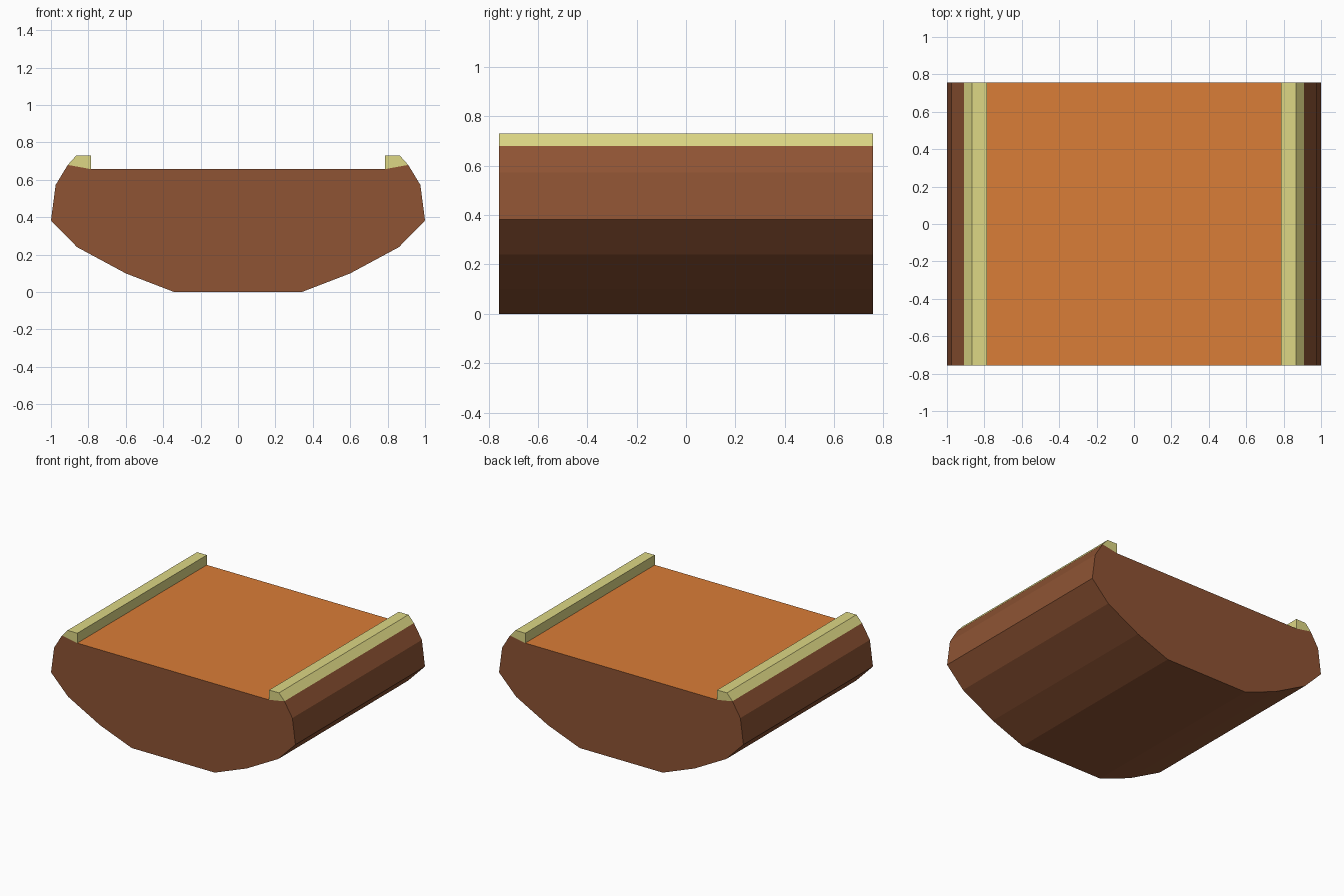
import bpy, bmesh

if "Cube" in bpy.data.objects:
    bpy.data.objects.remove(bpy.data.objects["Cube"])

HALF_LENGTH = 0.757


def material(name, srgb):
    lin = [(c / 255 / 12.92) if c < 11 else ((c / 255 + 0.055) / 1.055) ** 2.4 for c in srgb]
    m = bpy.data.materials.new(name)
    m.diffuse_color = (*lin, 1)
    m.use_nodes = True
    m.node_tree.nodes["Principled BSDF"].inputs["Base Color"].default_value = m.diffuse_color
    return m


HULL = material("dark brown wood", (142, 83, 51))
DECK = material("orange deck wood", (218, 125, 55))
RAIL = material("pale straw wood", (221, 215, 133))


def prism(name, profile, mats):
    """Extrude an x-z profile along y, centred on y = 0."""
    mesh = bpy.data.meshes.new(name)
    bm = bmesh.new()
    face = bm.faces.new([bm.verts.new((x, -HALF_LENGTH, z)) for x, z in profile])
    ext = bmesh.ops.extrude_face_region(bm, geom=[face], use_keep_orig=True)
    moved = [g for g in ext["geom"] if isinstance(g, bmesh.types.BMVert)]
    bmesh.ops.translate(bm, verts=moved, vec=(0, 2 * HALF_LENGTH, 0))
    bmesh.ops.recalc_face_normals(bm, faces=bm.faces)
    if len(mats) > 1:  # the flat walking surface takes the second colour
        for f in bm.faces:
            if f.normal.z > 0.99 and abs(f.calc_center_median().x) < 0.1:
                f.material_index = 1
    bm.to_mesh(mesh)
    bm.free()
    for m in mats:
        mesh.materials.append(m)
    obj = bpy.data.objects.new(name, mesh)
    bpy.context.collection.objects.link(obj)
    return obj


# Hull section: half profile from keel to deck edge, mirrored in x
half = [(0.34, 0), (0.60, 0.10), (0.86, 0.24), (1.0, 0.383),
        (0.975, 0.573), (0.91, 0.68), (0.785, 0.657)]
prism("hull_section", half + [(-x, z) for x, z in reversed(half)], [HULL, DECK])

# Gunwale rails along both top edges
rail = [(0.785, 0.657), (0.91, 0.68), (0.865, 0.73), (0.785, 0.73)]
prism("right_rail", rail, [RAIL])
prism("left_rail", [(-x, z) for x, z in rail], [RAIL])
